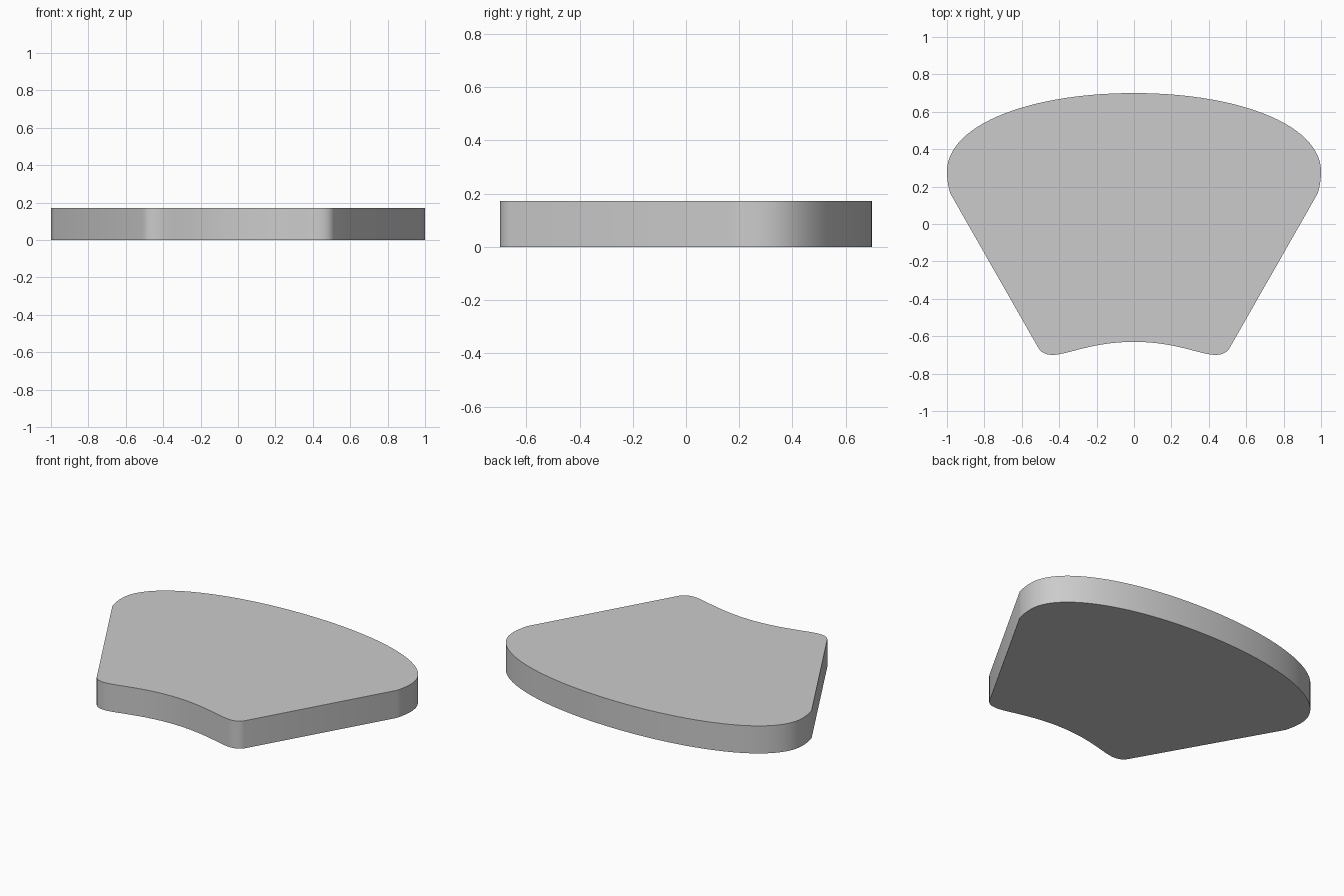
import bpy, bmesh
from mathutils import Vector
from mathutils.geometry import interpolate_bezier

if "Cube" in bpy.data.objects:
    bpy.data.objects.remove(bpy.data.objects["Cube"])

HEIGHT = 0.172

# Right half of the outline as bezier segments: point, handle, handle, point
SEGMENTS = [
    ((0, 0.70), (0.56, 0.70), (1.0, 0.53), (1.0, 0.28), 28),          # wide back arc
    ((1.0, 0.28), (1.0, 0.24), (0.993, 0.20), (0.983, 0.165), 6),     # arc end
    ((0.51, -0.665), (0.495, -0.69), (0.465, -0.70), (0.435, -0.70), 8),  # front corner
    ((0.435, -0.70), (0.36, -0.70), (0.22, -0.63), (0, -0.63), 16),   # concave front
]

half = []
for a, b, c, d, n in SEGMENTS:
    for p in interpolate_bezier(Vector(a), Vector(b), Vector(c), Vector(d), n):
        q = (p[0], p[1])
        if not half or (Vector(q) - Vector(half[-1])).length > 1e-5:
            half.append(q)

# Mirror the half outline to close the loop
outline = half + [(-x, y) for x, y in reversed(half[1:-1])]

# Extrude the outline into a slab
bm = bmesh.new()
base = bm.faces.new([bm.verts.new((x, y, 0)) for x, y in outline])
top = bmesh.ops.extrude_face_region(bm, geom=[base], use_keep_orig=True)
bmesh.ops.translate(bm, vec=(0, 0, HEIGHT),
                    verts=[g for g in top["geom"] if isinstance(g, bmesh.types.BMVert)])
bmesh.ops.recalc_face_normals(bm, faces=bm.faces)
mesh = bpy.data.meshes.new("seat_slab")
bm.to_mesh(mesh)
bm.free()

slab = bpy.data.objects.new("seat_slab", mesh)
bpy.context.collection.objects.link(slab)
bpy.context.view_layer.objects.active = slab
slab.select_set(True)
bpy.ops.object.shade_smooth_by_angle()
